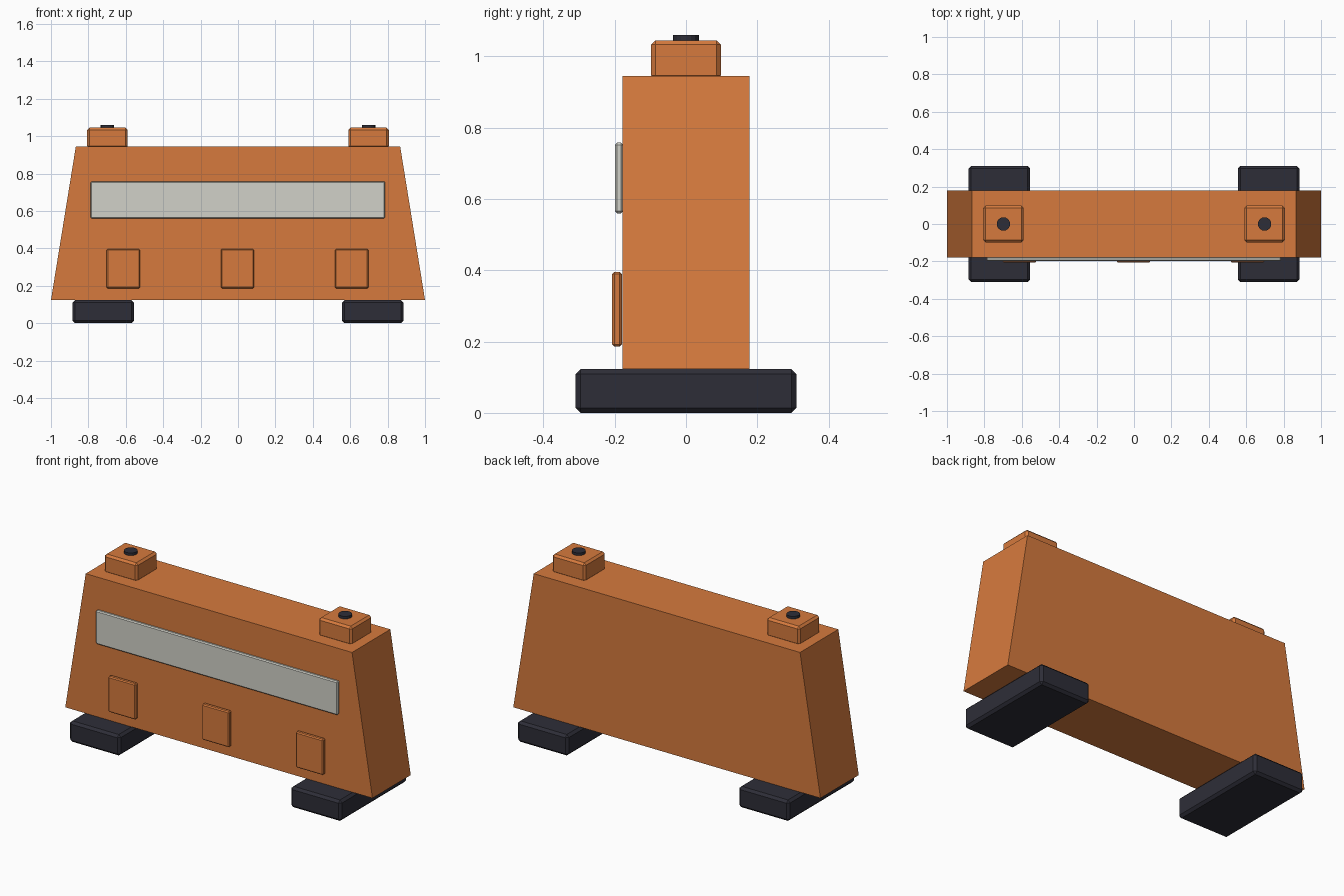
import bpy, bmesh

if "Cube" in bpy.data.objects:
    bpy.data.objects.remove(bpy.data.objects["Cube"], do_unlink=True)


def material(name, rgb):
    m = bpy.data.materials.new(name)
    m.use_nodes = True
    m.diffuse_color = (*rgb, 1)
    m.node_tree.nodes["Principled BSDF"].inputs["Base Color"].default_value = (*rgb, 1)
    return m


orange = material("orange", (0.67, 0.195, 0.047))
grey = material("pale grey", (0.64, 0.64, 0.58))
dark = material("charcoal", (0.027, 0.027, 0.039))


def add_object(name, bm, mat):
    me = bpy.data.meshes.new(name)
    bm.to_mesh(me)
    bm.free()
    ob = bpy.data.objects.new(name, me)
    bpy.context.collection.objects.link(ob)
    me.materials.append(mat)
    return ob


def box(name, low, high, mat, bevel=0, top_scale=1):
    """Box between two corners, optionally chamfered or narrowed in x at the top."""
    bm = bmesh.new()
    bmesh.ops.create_cube(bm, size=1)
    mid = [(a + b) / 2 for a, b in zip(low, high)]
    for v in bm.verts:
        taper = top_scale if v.co.z > 0 else 1
        for i in range(3):
            v.co[i] = mid[i] + v.co[i] * (high[i] - low[i]) * (taper if i == 0 else 1)
    ob = add_object(name, bm, mat)
    if bevel:
        mod = ob.modifiers.new("chamfer", 'BEVEL')
        mod.width = bevel
        mod.segments = 1
    return ob


# Tapered body
box("body", (-1, -0.178, 0.123), (1, 0.178, 0.945), orange, top_scale=0.867)

# Long front window
box("front_window", (-0.788, -0.199, 0.56), (0.786, -0.177, 0.758), grey, 0.006)

# Three raised front panels
for name, x in (("right", -0.613), ("middle", -0.003), ("left", 0.608)):
    box(name + "_panel", (x - 0.089, -0.207, 0.186), (x + 0.089, -0.18, 0.396), orange, 0.006)

# Feet, roof blocks and round knobs on both sides
for name, s in (("right", -1), ("left", 1)):
    f, c = s * 0.72, s * 0.698
    box(name + "_foot", (f - 0.165, -0.31, 0), (f + 0.165, 0.31, 0.123), dark, 0.014)
    box(name + "_roof_block", (c - 0.108, -0.098, 0.935), (c + 0.108, 0.098, 1.045), orange, 0.012)
    bm = bmesh.new()
    bmesh.ops.create_cone(bm, cap_ends=True, segments=16, radius1=0.036, radius2=0.036, depth=0.03)
    bmesh.ops.translate(bm, verts=bm.verts, vec=(c, 0, 1.045))
    add_object(name + "_knob", bm, dark)
